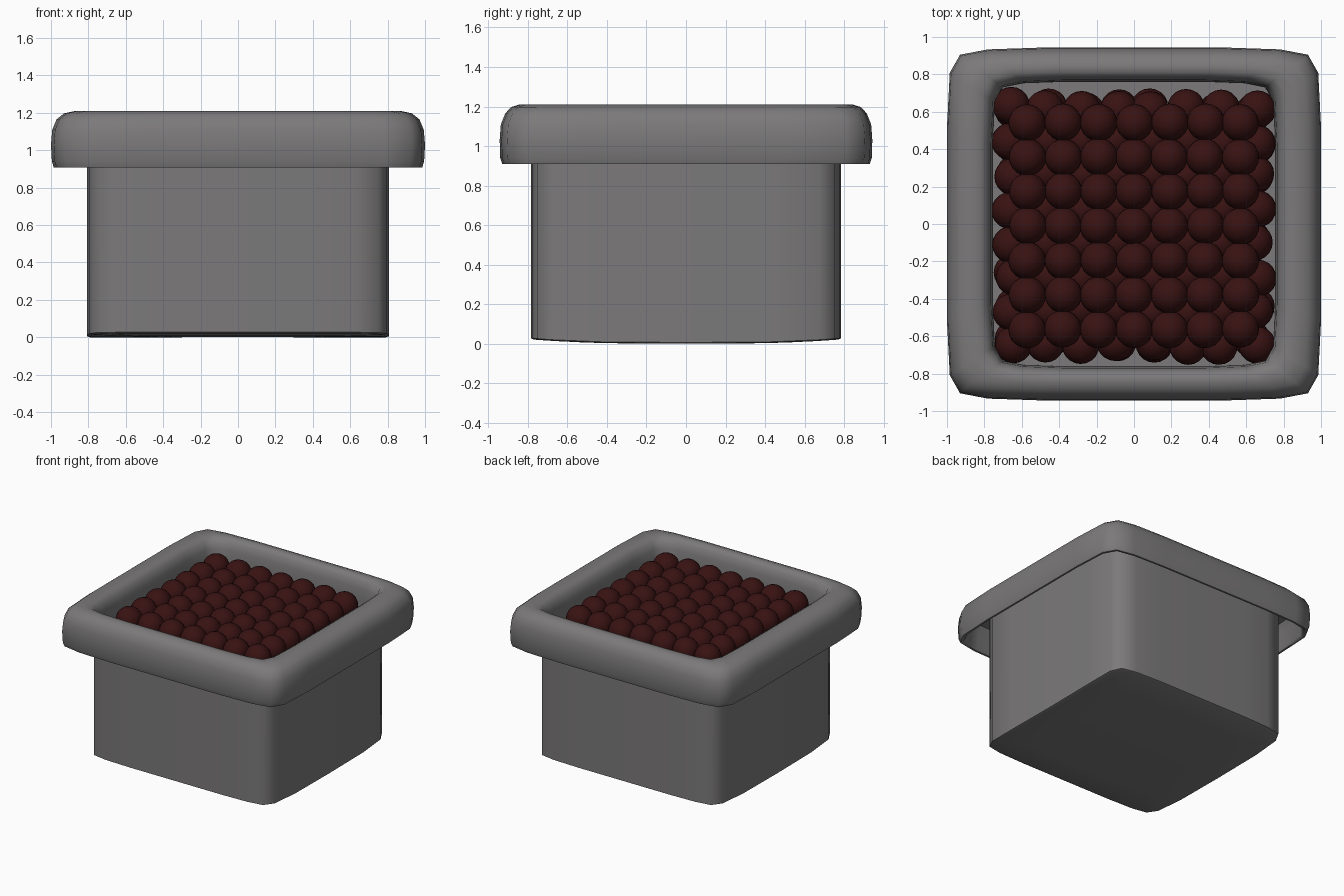
import bpy
import bmesh
import math
import random
from mathutils import Matrix

random.seed(4)
cube = bpy.data.objects.get("Cube")
if cube:
    bpy.data.objects.remove(cube, do_unlink=True)


def material(name, rgb):
    m = bpy.data.materials.new(name)
    m.use_nodes = True
    m.diffuse_color = (*rgb, 1)
    m.node_tree.nodes["Principled BSDF"].inputs["Base Color"].default_value = (*rgb, 1)
    return m


grey = material("stone grey", (0.2, 0.193, 0.193))
red = material("dark red", (0.04, 0.006, 0.006))

# One quadrant of the soft square outline, at unit half width
QUADRANT = [(1, 0), (1, 0.55), (0.985, 0.857), (0.93, 0.96), (0.78, 0.99), (0.5, 1)]


def outline():
    """Soft square, counter-clockwise, from the quadrant turned and mirrored."""
    right = QUADRANT + [(0, 1)]
    left = [(-x, y) for x, y in reversed(QUADRANT)]
    upper = right + left
    lower = [(-x, -y) for x, y in upper[1:-1]]
    return upper + lower


def finish(bm, name, mat, angle):
    me = bpy.data.meshes.new(name)
    bm.to_mesh(me)
    bm.free()
    me.materials.append(mat)
    ob = bpy.data.objects.new(name, me)
    bpy.context.collection.objects.link(ob)
    bpy.ops.object.select_all(action="DESELECT")
    ob.select_set(True)
    bpy.context.view_layer.objects.active = ob
    bpy.ops.object.shade_smooth_by_angle(angle=math.radians(angle))
    return ob


def loft(name, profile, cap_first=False, cap_last=False, sag=0):
    """Skin soft square rings given as (half x, half y, z)."""
    bm = bmesh.new()
    rings = []
    for hx, hy, z in profile:
        ring = [bm.verts.new((x * hx, y * hy, z)) for x, y in outline()]
        rings.append(ring)
    for a, b in zip(rings, rings[1:]):
        n = len(a)
        for i in range(n):
            j = (i + 1) % n
            bm.faces.new((a[i], a[j], b[j], b[i]))
    if cap_first:
        bm.faces.new(list(reversed(rings[0])))
    if cap_last:
        bm.faces.new(rings[-1])
    # Lift the underside toward the front and back edges
    for v in bm.verts:
        if v.co.z < 0.05:
            v.co.z += sag * abs(v.co.y) ** 3
    return finish(bm, name, grey, 60)


# Pot body, with a gently bowed underside
loft("pot_body", [
    (0.3, 0.3, 0), (0.55, 0.55, 0), (0.79, 0.77, 0),
    (0.808, 0.785, 0.006), (0.808, 0.785, 1.12),
], cap_first=True, sag=0.045)

# Overhanging hollow rim, inner wall and floor
loft("pot_rim", [
    (0.79, 0.77, 1.12), (0.93, 0.88, 1.11), (0.955, 0.9, 1.05),
    (0.96, 0.905, 0.93), (0.97, 0.915, 0.908), (0.985, 0.93, 0.908),
    (0.995, 0.94, 0.94), (1, 0.943, 1.03), (0.993, 0.937, 1.11),
    (0.97, 0.915, 1.165), (0.93, 0.885, 1.197), (0.87, 0.845, 1.21),
    (0.82, 0.81, 1.208), (0.785, 0.785, 1.185), (0.765, 0.77, 1.13),
    (0.757, 0.762, 1.05), (0.755, 0.76, 0.7),
], cap_last=True)

# Layers of round balls: count per side, spacing, height, jitter
bm = bmesh.new()
for count, step, height, jitter in [
    (7, 0.19, 1.09, 0.003), (8, 0.186, 0.965, 0.012), (8, 0.182, 0.84, 0.02),
]:
    mid = (count - 1) / 2
    for i in range(count):
        for j in range(count):
            x = (i - mid) * step + random.uniform(-jitter, jitter)
            y = (j - mid) * step * 0.97 - 0.01 + random.uniform(-jitter, jitter)
            bmesh.ops.create_uvsphere(
                bm, u_segments=20, v_segments=12, radius=0.1,
                matrix=Matrix.Translation((x, y, height)))
finish(bm, "ball_filling", red, 60)
